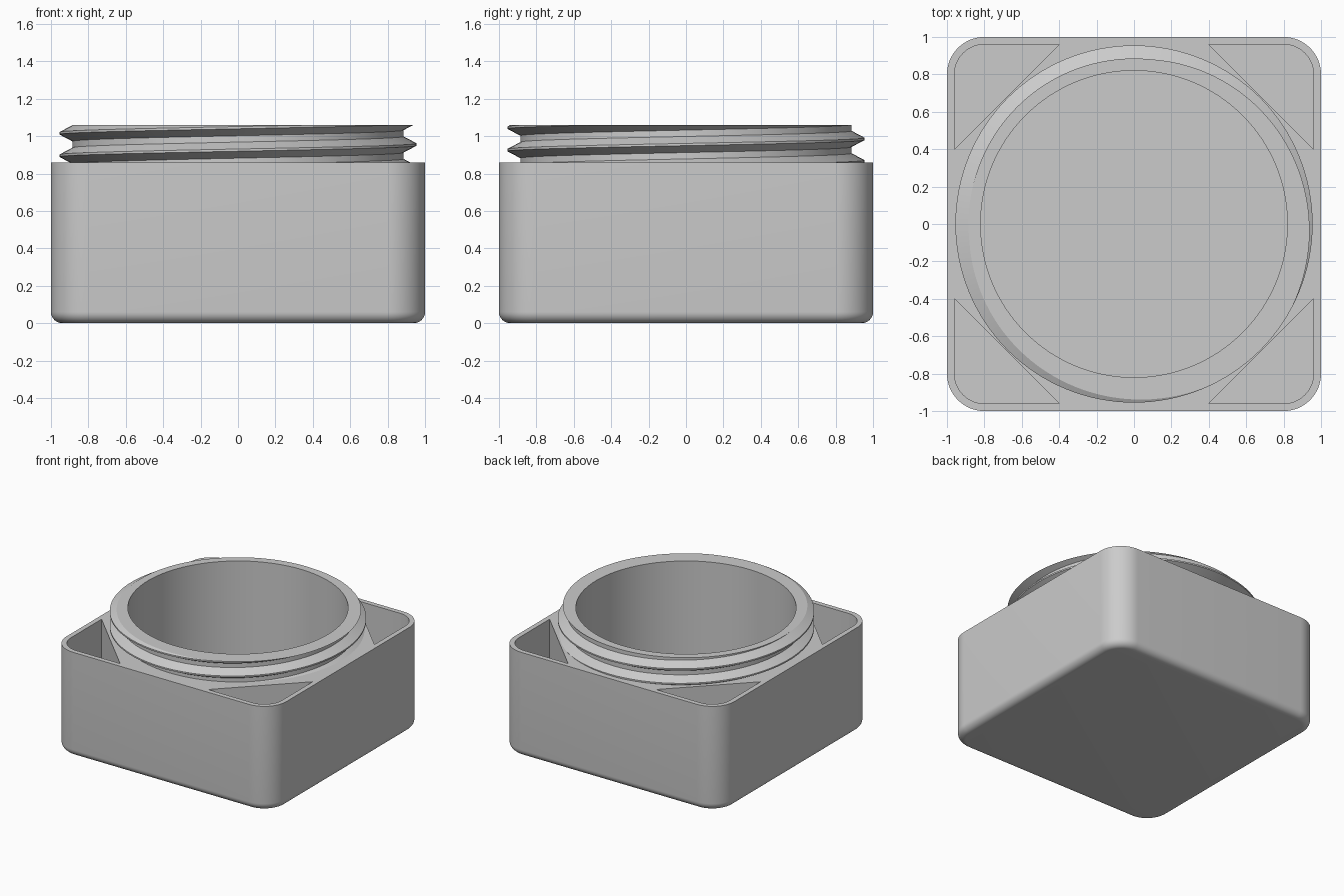
import bpy, bmesh, math
from mathutils import Vector

SEG = 128          # segments round the neck and cavity
TOP, SHOULDER, FLOOR = 1.06, 0.86, 0.05
BORE = 0.82        # cavity radius
PITCH = 0.12       # rise of the thread per turn

if "Cube" in bpy.data.objects:
    bpy.data.objects.remove(bpy.data.objects["Cube"], do_unlink=True)

grey = bpy.data.materials.new("light grey plastic")
grey.use_nodes = True
grey.diffuse_color = (0.6, 0.6, 0.6, 1)
grey.node_tree.nodes["Principled BSDF"].inputs["Base Color"].default_value = (0.6, 0.6, 0.6, 1)


def finish(bm, name):
    bmesh.ops.recalc_face_normals(bm, faces=bm.faces[:])
    mesh = bpy.data.meshes.new(name)
    bm.to_mesh(mesh)
    bm.free()
    mesh.materials.append(grey)
    obj = bpy.data.objects.new(name, mesh)
    bpy.context.collection.objects.link(obj)
    return obj


def arc(cx, cy, r, start, end, steps):
    return [(cx + r * math.cos(start + (end - start) * i / steps),
             cy + r * math.sin(start + (end - start) * i / steps)) for i in range(steps + 1)]


def loft(rings, name):
    """Solid through stacked rings, each a (points, z) pair."""
    bm = bmesh.new()
    loops = [[bm.verts.new((x, y, z)) for x, y in pts] for pts, z in rings]
    n = len(loops[0])
    for a, b in zip(loops, loops[1:]):
        for i in range(n):
            j = (i + 1) % n
            bm.faces.new((a[i], a[j], b[j], b[i]))
    bm.faces.new(loops[0])
    bm.faces.new(loops[-1])
    return finish(bm, name)


def rounded_square(half, radius):
    pts = []
    for k in range(4):
        a = math.radians(45 + 90 * k)
        c = (half - radius) * math.sqrt(2)
        pts += arc(c * math.cos(a), c * math.sin(a), radius,
                   math.radians(90 * k), math.radians(90 * k + 90), 16)
    return pts


def activate(obj):
    bpy.ops.object.select_all(action='DESELECT')
    obj.select_set(True)
    bpy.context.view_layer.objects.active = obj


def cut(obj, cutter):
    cutter.hide_render = True
    mod = obj.modifiers.new("cut", 'BOOLEAN')
    mod.operation, mod.solver, mod.object = 'DIFFERENCE', 'EXACT', cutter
    activate(obj)
    bpy.ops.object.modifier_apply(modifier=mod.name)
    bpy.data.objects.remove(cutter, do_unlink=True)


# Square body with rounded upright corners and a rounded bottom edge
fillet = 0.06
rings = []
for i in range(9):
    a = math.radians(90) * i / 8
    inset = fillet * (1 - math.sin(a))
    rings.append((rounded_square(1 - inset, 0.2 - inset), fillet * (1 - math.cos(a))))
rings.append((rounded_square(1, 0.2), SHOULDER))
body = loft(rings, "jar_body")

# Round cavity
circle = arc(0, 0, BORE, 0, math.tau, SEG)[:-1]
cut(body, loft([(circle, FLOOR), (circle, 1.2)], "cavity_cutter"))

# Hollow pocket in each corner
pocket = [(0.96, 0.4)] + arc(0.8, 0.8, 0.16, 0, math.pi / 2, 16) + [(0.4, 0.96)]
for k in range(4):
    c, s = round(math.cos(k * math.pi / 2)), round(math.sin(k * math.pi / 2))
    turned = [(c * x - s * y, s * x + c * y) for x, y in pocket]
    cut(body, loft([(turned, FLOOR), (turned, 1.2)], "pocket_cutter"))

# Threaded neck: helical surface trimmed flat at the shoulder and rim
profile = [(0.955, -0.006), (0.955, 0.006), (0.885, 0.043), (0.885, 0.077)]
bm = bmesh.new()
columns = []
for i in range(SEG + 1):
    a = math.tau * i / SEG
    lift = 0.955 + PITCH * i / SEG
    columns.append([bm.verts.new((r * math.cos(a), r * math.sin(a), lift + dz + k * PITCH))
                    for k in range(-3, 3) for r, dz in profile])
for a, b in zip(columns, columns[1:]):
    for i in range(len(a) - 1):
        bm.faces.new((a[i], b[i], b[i + 1], a[i + 1]))
bmesh.ops.remove_doubles(bm, verts=bm.verts[:], dist=0.0001)
for z, direction in ((TOP, 1), (SHOULDER, -1)):
    bmesh.ops.bisect_plane(bm, geom=bm.verts[:] + bm.edges[:] + bm.faces[:], dist=0.00001,
                           plane_co=(0, 0, z), plane_no=(0, 0, direction), clear_outer=True)

# Flat rim and inner wall of the neck
rim = [e for e in bm.edges if e.is_boundary and all(v.co.z > TOP - 0.001 for v in e.verts)]
upper = [bm.verts.new((x, y, TOP)) for x, y in circle]
lower = [bm.verts.new((x, y, SHOULDER)) for x, y in circle]
inner = [bm.edges.new((upper[i], upper[(i + 1) % SEG])) for i in range(SEG)]
bmesh.ops.bridge_loops(bm, edges=rim + inner)
for i in range(SEG):
    j = (i + 1) % SEG
    bm.faces.new((upper[i], upper[j], lower[j], lower[i]))
neck = finish(bm, "threaded_neck")

for obj in (body, neck):
    activate(obj)
    bpy.ops.object.shade_smooth_by_angle(angle=math.radians(25))
